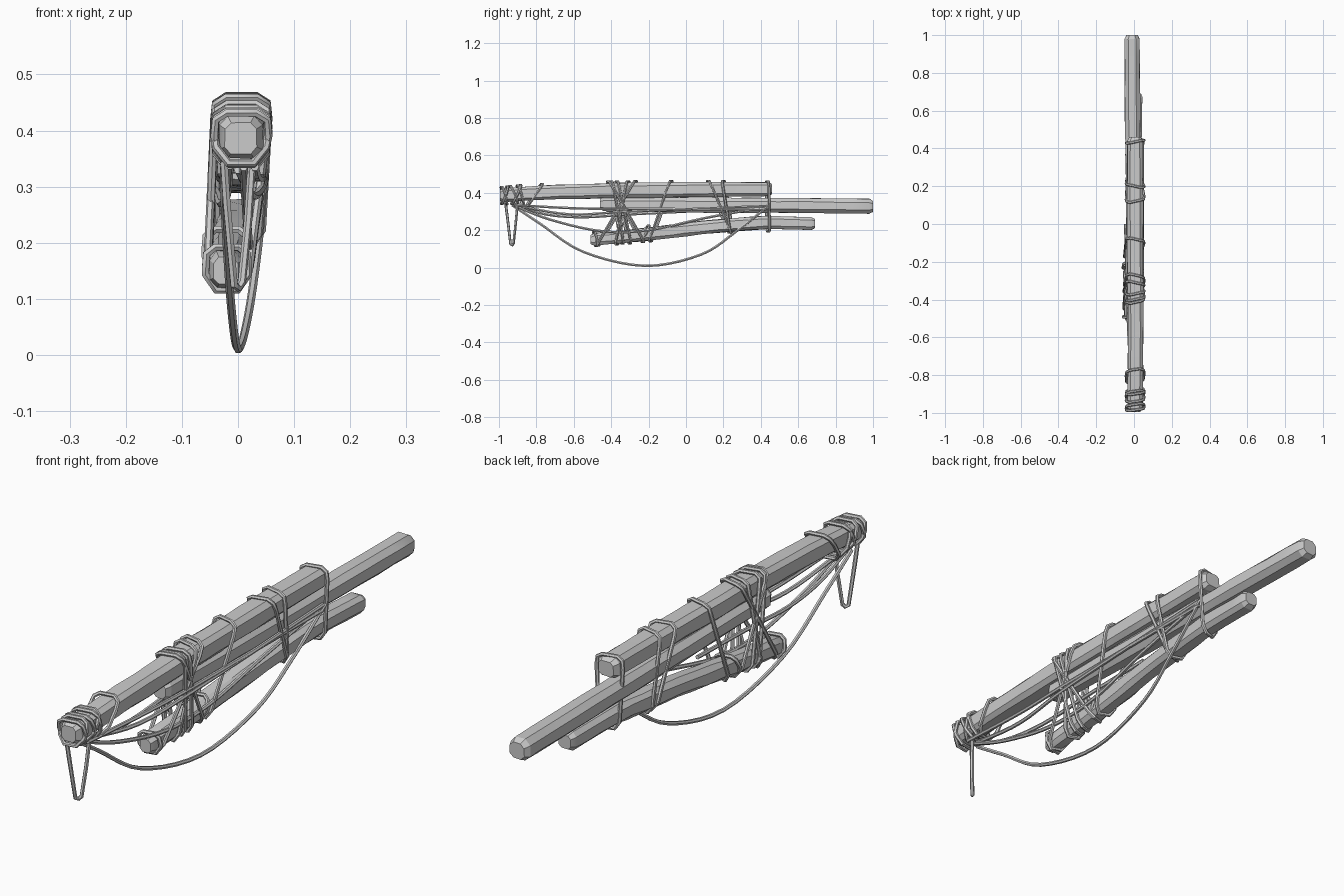
import bpy, bmesh, math, random
from mathutils import Vector, Matrix
random.seed(4)

def finish(obj, angle):
    bpy.ops.object.select_all(action='DESELECT')
    obj.select_set(True)
    bpy.context.view_layer.objects.active = obj
    bpy.ops.object.shade_smooth_by_angle(angle=math.radians(angle))

def lerp_stations(st, y):
    for a, b in zip(st, st[1:]):
        if y <= b[0] + 1e-6:
            t = (y - a[0]) / (b[0] - a[0])
            return [p + (q - p) * t for p, q in zip(a, b)]
    return st[-1]

# rough hewn log: stations are (y, centre x, centre z, half width, half height)
def log(name, st, chamfer=0.5, rings=14):
    bm = bmesh.new()
    y0, y1 = st[0][0], st[-1][0]
    ys = [y0, y0 + 0.02] + [y0 + (y1 - y0) * i / rings for i in range(1, rings)] + [y1 - 0.02, y1]
    c = chamfer
    prof = [(1, -c), (1, c), (c, 1), (-c, 1), (-1, c), (-1, -c), (-c, -1), (c, -1)]
    loops = []
    for i, y in enumerate(ys):
        end = i in (0, len(ys) - 1)
        _, x, z, w, h = lerp_stations(st, y)
        s = 0.74 if end else 1.0
        ring = []
        for px, pz in prof:
            k = s * random.uniform(0.94, 1.03)
            dy = 0 if end or i in (1, len(ys) - 2) else random.uniform(-0.02, 0.02)
            ring.append(bm.verts.new((x + px * w * k, y + dy, z + pz * h * k)))
        loops.append(ring)
    for a, b in zip(loops, loops[1:]):
        for j in range(8):
            k = (j + 1) % 8
            bm.faces.new((a[j], a[k], b[k], b[j]))
    bm.faces.new(loops[0])
    bm.faces.new(loops[-1][::-1])
    bmesh.ops.recalc_face_normals(bm, faces=bm.faces)
    me = bpy.data.meshes.new(name)
    bm.to_mesh(me)
    bm.free()
    ob = bpy.data.objects.new(name, me)
    bpy.context.collection.objects.link(ob)
    finish(ob, 25)

# rope: tube along a polyline
def rope(name, pts, closed=False, r=0.0075):
    cu = bpy.data.curves.new(name, 'CURVE')
    cu.dimensions = '3D'
    cu.bevel_depth = r
    cu.bevel_resolution = 1
    cu.use_fill_caps = True
    sp = cu.splines.new('POLY')
    sp.points.add(len(pts) - 1)
    for p, q in zip(sp.points, pts):
        p.co = (*q, 1)
    sp.use_cyclic_u = closed
    ob = bpy.data.objects.new(name, cu)
    bpy.context.collection.objects.link(ob)
    bpy.ops.object.select_all(action='DESELECT')
    ob.select_set(True)
    bpy.context.view_layer.objects.active = ob
    bpy.ops.object.convert(target='MESH')
    finish(bpy.context.view_layer.objects.active, 50)

# closed binding from (yt, zt) on top to (yb, zb) below; skew offsets the two sides
def binding(name, yt, zt, yb, zb, xb=-0.01, wb=0.037, skew=0.01, xt=0.006, wt=0.048):
    side = [(0.55, 0, 0), (0.95, 0.012, 0), (1, 0.04, 0), (1, 0.028, 1), (0.5, 0, 1)]
    def pt(s, f, d, low):
        z = zb + d if low else zt - d
        t = (zt - z) / (zt - zb)
        x = (xb + s * f * wb) if low else (xt + s * f * wt)
        return (x, yt + (yb - yt) * t + s * skew * (1 - abs(2 * t - 1) * 0.5), z)
    pts = [pt(1, *p) for p in side] + [pt(-1, *p) for p in reversed(side)]
    rope(name, pts, True)

# slack rope through control points, smoothed by Catmull-Rom
def slack(name, ctrl, n=5):
    c = [Vector(p) for p in ctrl]
    c = [2 * c[0] - c[1]] + c + [2 * c[-1] - c[-2]]
    pts = []
    for a, b, d, e in zip(c, c[1:], c[2:], c[3:]):
        for i in range(n):
            t = i / n
            pts.append(0.5 * (2 * b + (d - a) * t + (2 * a - 5 * b + 4 * d - e) * t * t
                              + (3 * b - a - 3 * d + e) * t ** 3))
    rope(name, pts + [c[-2]])

# logs
log("upper_log", [(-0.995, 0.005, 0.387, 0.040, 0.038), (-0.75, 0.008, 0.402, 0.041, 0.038),
                  (-0.35, 0.008, 0.413, 0.043, 0.041), (0.1, 0.006, 0.418, 0.043, 0.040),
                  (0.46, 0.006, 0.420, 0.042, 0.037)], 0.6)
log("middle_log", [(-0.46, 0.0, 0.340, 0.036, 0.037), (0.2, -0.003, 0.334, 0.040, 0.041),
                   (0.6, -0.008, 0.333, 0.041, 0.040), (1.0, -0.010, 0.328, 0.040, 0.040)], 0.5)
log("lower_log", [(-0.51, -0.022, 0.150, 0.030, 0.033), (-0.2, -0.015, 0.180, 0.034, 0.036),
                  (0.1, -0.005, 0.215, 0.035, 0.036), (0.4, 0.004, 0.242, 0.035, 0.036),
                  (0.69, 0.012, 0.236, 0.034, 0.034)], 0.55)

# bindings round the tip of the upper log
for i, (yt, zt, yb, zb) in enumerate([(-0.985, 0.431, -0.96, 0.340), (-0.955, 0.434, -0.985, 0.342),
                                      (-0.94, 0.436, -0.90, 0.340), (-0.885, 0.440, -0.93, 0.342),
                                      (-0.90, 0.438, -0.87, 0.335), (-0.77, 0.447, -0.85, 0.330)]):
    binding("tip_binding_%d" % i, yt, zt, yb, zb, xb=0.005, wb=0.044, skew=0.008)

# crossed lashings round all three logs
for i, (yt, zt, yb, zb, xb) in enumerate([
        (-0.415, 0.459, -0.23, 0.138, -0.015), (-0.27, 0.462, -0.47, 0.120, -0.018),
        (-0.37, 0.460, -0.30, 0.130, -0.016), (-0.31, 0.461, -0.37, 0.125, -0.018),
        (-0.40, 0.460, -0.34, 0.130, -0.016), (-0.08, 0.462, -0.19, 0.142, -0.014),
        (0.12, 0.462, 0.235, 0.188, 0.0), (0.20, 0.462, 0.245, 0.186, 0.0),
        (0.435, 0.460, 0.44, 0.195, 0.006)]):
    binding("lashing_%d" % i, yt, zt, yb, zb, xb, skew=(-1) ** i * 0.012)

# short bindings on the front of the lower log
for i, (yt, yb) in enumerate([(-0.49, -0.48), (-0.20, -0.24)]):
    z = 0.192 + 0.11 * (yt + 0.49)
    binding("lower_binding_%d" % i, yt, z, yb, z - 0.076, -0.02, 0.038, 0.008, -0.02, 0.038)

# slack ropes between the tip and the bundle
slack("long_sagging_rope", [(-0.025, -0.93, 0.335), (-0.022, -0.78, 0.235), (-0.012, -0.55, 0.085),
                            (0.0, -0.22, 0.010), (0.018, 0.08, 0.070), (0.036, 0.27, 0.195),
                            (0.048, 0.44, 0.330)])
slack("low_sagging_rope", [(0.01, -0.93, 0.335), (0.015, -0.72, 0.255), (0.02, -0.45, 0.195),
                           (0.025, -0.2, 0.200), (0.036, 0.1, 0.265), (0.044, 0.43, 0.325)])
slack("middle_sagging_rope", [(-0.015, -0.92, 0.338), (-0.02, -0.75, 0.285), (-0.03, -0.55, 0.270),
                              (-0.036, -0.3, 0.285), (-0.046, 0.0, 0.300)])
slack("taut_rope_right", [(0.03, -0.92, 0.335), (0.035, -0.6, 0.318), (0.044, -0.3, 0.315),
                          (0.046, 0.43, 0.312)])
slack("taut_rope_left", [(0.0, -0.90, 0.330), (0.025, -0.62, 0.285), (0.044, -0.3, 0.300),
                         (0.046, 0.43, 0.330)])

# loop hanging from the tip
rope("hanging_loop", [(-0.025, -0.965, 0.345), (-0.02, -0.955, 0.27), (-0.007, -0.938, 0.125),
                      (0.0, -0.928, 0.120), (0.007, -0.922, 0.13), (0.018, -0.91, 0.24),
                      (0.025, -0.90, 0.345)])
